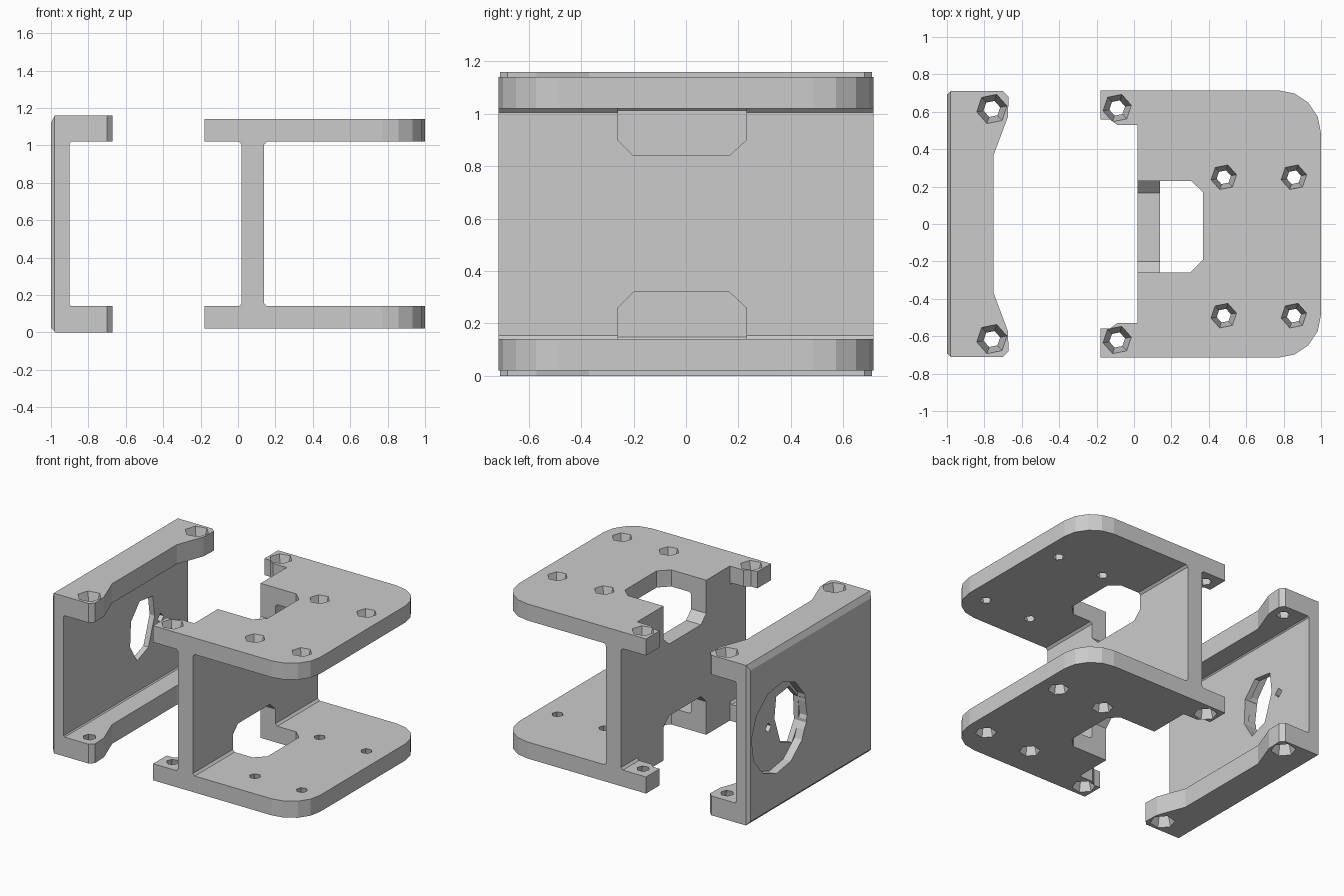
import bpy, bmesh, math
from mathutils import Vector

if "Cube" in bpy.data.objects:
    bpy.data.objects.remove(bpy.data.objects["Cube"])

MID = 0.58  # mid height, both parts mirror about it


def prism(name, pts, a, b, axis='z', scale=1.0):
    """Extrude a 2D outline from a to b along an axis."""
    def place(p, t):
        return {'x': (t, p[0], p[1]), 'y': (p[0], t, p[1]), 'z': (p[0], p[1], t)}[axis]
    c = [sum(p[i] for p in pts) / len(pts) for i in (0, 1)]
    far = [(c[0] + (p[0] - c[0]) * scale, c[1] + (p[1] - c[1]) * scale) for p in pts]
    bm = bmesh.new()
    lo = [bm.verts.new(place(p, a)) for p in pts]
    hi = [bm.verts.new(place(p, b)) for p in far]
    bm.faces.new(lo)
    bm.faces.new(hi)
    n = len(pts)
    for i in range(n):
        j = (i + 1) % n
        bm.faces.new((lo[i], lo[j], hi[j], hi[i]))
    bmesh.ops.recalc_face_normals(bm, faces=bm.faces[:])
    me = bpy.data.meshes.new(name)
    bm.to_mesh(me)
    bm.free()
    ob = bpy.data.objects.new(name, me)
    bpy.context.collection.objects.link(ob)
    return ob


def cut(ob, cutter):
    """Subtract the cutter, apply, and remove it."""
    m = ob.modifiers.new("cut", 'BOOLEAN')
    m.operation, m.solver, m.object = 'DIFFERENCE', 'EXACT', cutter
    dg = bpy.context.evaluated_depsgraph_get()
    me = bpy.data.meshes.new_from_object(ob.evaluated_get(dg))
    ob.modifiers.clear()
    ob.data = me
    bpy.data.objects.remove(cutter)


def ring(cx, cy, r, n, turn=0.0):
    return [(cx + r * math.cos(turn + math.tau * i / n),
             cy + r * math.sin(turn + math.tau * i / n)) for i in range(n)]


def mirror_y(half):
    """Close a half outline (y > 0) with its mirror image."""
    return half + [(x, -y) for x, y in reversed(half)]


def flip(z, s):
    return MID + s * (z - MID)


def screw_holes(ob, centres, r, outer, inner):
    """Tapered hexagonal holes, wide on the outside, in both plates."""
    for x, y in centres:
        for s in (1, -1):
            cut(ob, prism("cutter", ring(x, y, r, 6, 0.2),
                          flip(outer, s), flip(inner, s), 'z', 0.5))


def channel(x0, x1, c0, c1):
    """Gap between two plates, with small fillets in its corners (x, z)."""
    return [(x0 + c0, 0.14), (x1 - c1, 0.14), (x1, 0.14 + c1), (x1, 1.02 - c1),
            (x1 - c1, 1.02), (x0 + c0, 1.02), (x0, 1.02 - c0), (x0, 0.14 + c0)]


# Clamp plate: C section with ears at its ends
clamp = prism("clamp_plate", mirror_y([
    (-0.75, 0.37), (-0.675, 0.57), (-0.67, 0.68), (-0.70, 0.71),
    (-0.98, 0.71), (-1.0, 0.69)]), 0.0, 1.16)
cut(clamp, prism("cutter", channel(-0.9, -0.5, 0.008, 0.0), -1, 1, 'y'))
# Sloped outer edges
cut(clamp, prism("cutter", [(-1.02, 1.08), (-0.97, 1.18), (-1.1, 1.18)], -1, 1, 'y'))
cut(clamp, prism("cutter", [(-1.02, 0.05), (-0.96, -0.02), (-1.1, -0.02)], -1, 1, 'y'))
# Round recess in the outer face, with an offset opening and a pin hole
cut(clamp, prism("cutter", ring(0.36, MID, 0.32, 12, 0.1), -1.1, -0.94, 'x'))
cut(clamp, prism("cutter", [(0.05, 0.50), (0.06, 0.68), (0.16, 0.79), (0.31, 0.77),
                            (0.33, 0.62), (0.26, 0.42), (0.13, 0.37)], -1.1, -0.8, 'x'))
cut(clamp, prism("cutter", ring(0.40, 0.58, 0.035, 4), -1.1, -0.8, 'x'))
screw_holes(clamp, [(-0.76, 0.615), (-0.76, -0.615)], 0.085, 1.17, 1.01)

# Main bracket: two plates joined by an upright web
corner = [(0.77 + 0.23 * math.cos(a), 0.485 + 0.23 * math.sin(a))
          for a in (math.pi / 8 * i for i in range(5))]
bracket = prism("main_bracket", mirror_y(corner + [
    (-0.18, 0.715), (-0.18, 0.56), (-0.13, 0.56), (-0.09, 0.53), (0.02, 0.53)]),
    0.02, 1.14)
cut(bracket, prism("cutter", channel(0.14, 1.3, 0.015, 0.0), -1, 1, 'y'))
# Ears stand in front of the web, which spans the full width
cut(bracket, prism("cutter", channel(-0.5, 0.02, 0.0, 0.015), -1, 1, 'y'))
# Chamfered openings through each plate and the web edge next to it
for s in (1, -1):
    cut(bracket, prism("cutter", [
        (-0.05, -0.26), (0.30, -0.26), (0.37, -0.19), (0.37, 0.17),
        (0.305, 0.23), (-0.05, 0.23)], flip(1.0, s), flip(1.3, s), 'z'))
    cut(bracket, prism("cutter", [
        (y, flip(z, s)) for y, z in
        [(-0.26, 1.3), (-0.26, 0.90), (-0.2, 0.84), (0.165, 0.84), (0.23, 0.90), (0.23, 1.3)]],
        -0.06, 0.17, 'x'))
screw_holes(bracket, [(-0.09, 0.62), (-0.09, -0.62)], 0.08, 1.15, 1.01)
screw_holes(bracket, [(x, y) for x in (0.48, 0.855) for y in (0.25, -0.49)],
            0.072, 1.15, 1.01)
